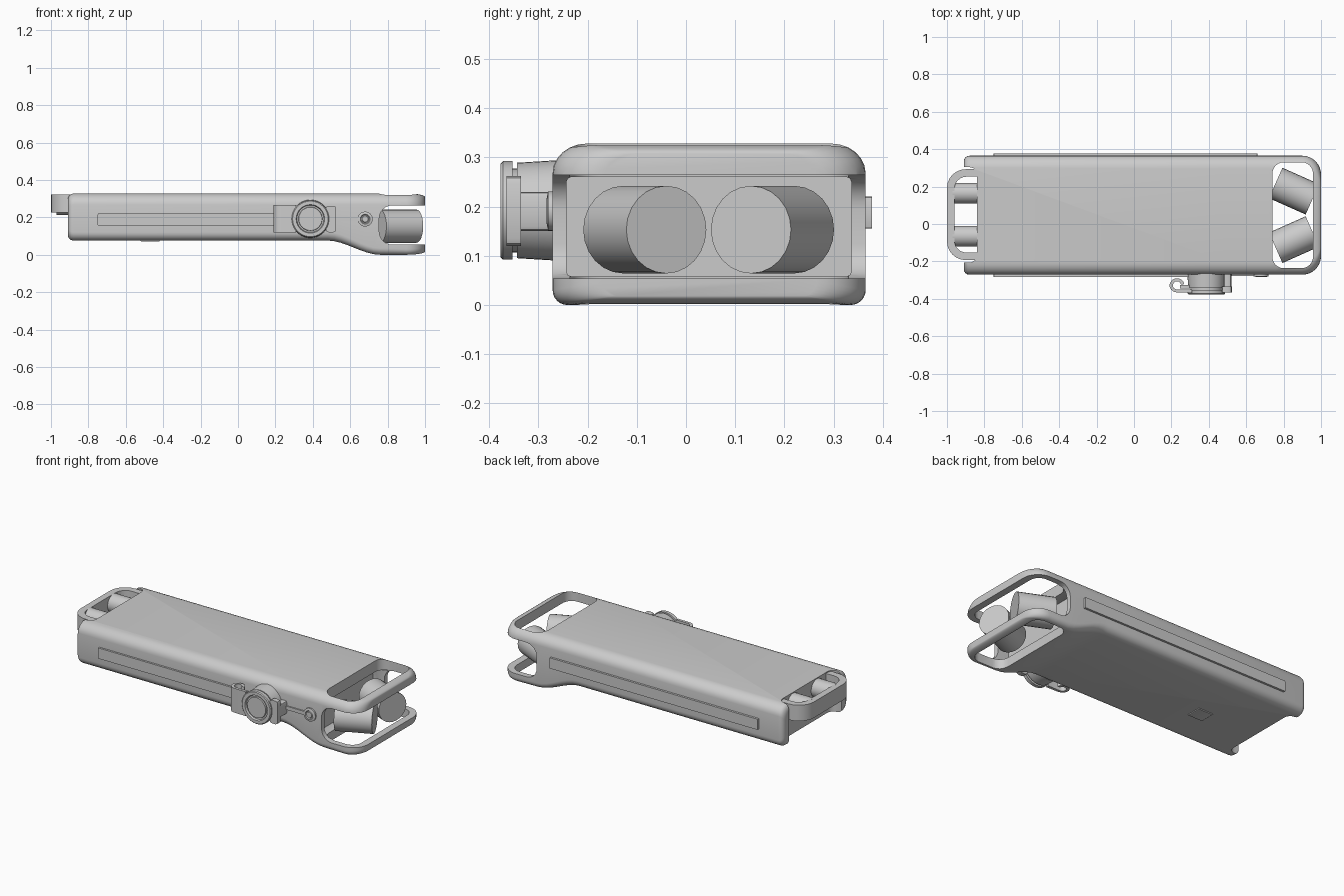
import bpy, bmesh, math
from mathutils import Vector

if "Cube" in bpy.data.objects:
    bpy.data.objects.remove(bpy.data.objects["Cube"])

grey = bpy.data.materials.new("light_grey")
grey.diffuse_color = (0.6, 0.6, 0.6, 1)
grey.use_nodes = True
grey.node_tree.nodes["Principled BSDF"].inputs["Base Color"].default_value = grey.diffuse_color
YC, HW = 0.047, 0.318  # body centre line and half width


def finish(bm, name):
    bmesh.ops.remove_doubles(bm, verts=bm.verts, dist=1e-5)
    bmesh.ops.recalc_face_normals(bm, faces=bm.faces)
    me = bpy.data.meshes.new(name)
    bm.to_mesh(me)
    bm.free()
    me.materials.append(grey)
    ob = bpy.data.objects.new(name, me)
    bpy.context.collection.objects.link(ob)
    return ob


def loft(rings, name, caps=True):
    bm = bmesh.new()
    vs = [[bm.verts.new(p) for p in r] for r in rings]
    n = len(vs[0])
    for a, b in zip(vs, vs[1:]):
        for i in range(n):
            j = (i + 1) % n
            bm.faces.new((a[i], a[j], b[j], b[i]))
    if caps:
        bm.faces.new(vs[0])
        bm.faces.new(vs[-1])
    return finish(bm, name)


def rounded(u0, u1, v0, v1, radii, n=6):
    """Rounded rectangle; radii (ru, rv) from lower left, counterclockwise."""
    pts = []
    corners = ((u0, v0, 1, 1), (u1, v0, -1, 1), (u1, v1, -1, -1), (u0, v1, 1, -1))
    for k, (u, v, su, sv) in enumerate(corners):
        ru, rv = radii[k]
        for i in range(n + 1):
            a = math.pi * (1 + k / 2) + i / n * math.pi / 2
            pts.append((u + su * ru + ru * math.cos(a), v + sv * rv + rv * math.sin(a)))
    return pts


def prism(pts, axis, lo, hi, name):
    def place(p, h):
        return {"x": (h, *p), "y": (p[0], h, p[1]), "z": (*p, h)}[axis]
    return loft([[place(p, h) for p in pts] for h in (lo, hi)], name)


def box(x0, x1, y0, y1, z0, z1, name, r=0.004):
    return prism(rounded(x0, x1, z0, z1, [(r, r)] * 4, 2), "y", y0, y1, name)


def rod(a, b, r, name, n=32):
    a, b = Vector(a), Vector(b)
    d = (b - a).normalized()
    u = d.cross(Vector((0, 0, 1))).normalized()
    w = d.cross(u)
    circ = [(math.cos(2 * math.pi * i / n), math.sin(2 * math.pi * i / n)) for i in range(n)]
    return loft([[c + r * (u * p + w * q) for p, q in circ] for c in (a, b)], name)


def lathe(profile, x, z, name, n=40):
    """Turned part about an axis along y; profile is (radius, y)."""
    rings = [[(x + r * math.cos(2 * math.pi * i / n), y, z + r * math.sin(2 * math.pi * i / n))
              for i in range(n)] for r, y in profile]
    return loft(rings, name)


def cut(ob, cutter):
    m = ob.modifiers.new("cut", "BOOLEAN")
    m.operation, m.solver, m.object = "DIFFERENCE", "EXACT", cutter
    bpy.context.view_layer.objects.active = ob
    bpy.ops.object.modifier_apply(modifier=m.name)
    bpy.data.objects.remove(cutter)


# Body: rounded sections along x, flared down towards the right end
def section(x, hw, z0, z1, rt, rb):
    return [(x, y, z) for y, z in rounded(YC - hw, YC + hw, z0, z1,
                                          [(rb, rb), (rb, rb), (rt, rt * 0.86), (rt, rt * 0.86)])]


rings = []
for i in range(5):  # softened left end
    t = i / 4 * math.pi / 2
    s = 0.03 * (1 - math.sin(t))
    rings.append(section(-0.88 - 0.03 * math.cos(t), HW - s, 0.076 + s, 0.328 - s, 0.07, 0.045))
for i in range(9):  # flare
    t = i / 8
    e = t * t * (3 - 2 * t)
    rings.append(section(0.48 + 0.28 * t, HW, 0.076 * (1 - e), 0.328, 0.07, 0.045 - 0.01 * e))
for i in range(9):  # rounded right end
    t = i / 8 * math.pi / 2
    s = 1 - math.cos(t)
    rings.append(section(0.9 + 0.1 * math.sin(t), HW - 0.1 * s, 0.018 * s, 0.328 - 0.02 * s, 0.07, 0.03))
body = loft(rings, "body_shell")

# Openings: end loops, side slots, cavity and left notch
cut(body, prism(rounded(0.74, 0.957, -0.236, 0.33, [(0.06, 0.06)] * 4), "z", -0.2, 0.6, "loop_cutter"))
cut(body, prism(rounded(0.755, 1.3, 0.054, 0.264, [(0.07, 0.07)] * 4), "y", -0.6, 0.7, "slot_cutter"))
cut(body, prism(rounded(-0.243, 0.336, 0.058, 0.26, [(0.01, 0.01)] * 4, 2), "x", 0.68, 0.9, "cavity_cutter"))
cut(body, prism(rounded(-1.2, -0.84, -0.206, 0.304, [(0.04, 0.04)] * 4), "z", -0.2, 0.6, "notch_cutter"))

# Angled cylinders in the right opening
tilt = math.radians(24)
for side, yc, name in ((1, -0.04, "front_angled_cylinder"), (-1, 0.132, "rear_angled_cylinder")):
    end = Vector((0.954, yc, 0.153))
    d = Vector((math.cos(tilt), side * math.sin(tilt), 0))
    rod(end - d * 0.215, end, 0.089, name, 24)

# Left handle loop with two short cylinders inside
outer = rounded(-1.0, -0.82, -0.193, 0.293, [(0.1, 0.1), (0.01, 0.01), (0.01, 0.01), (0.1, 0.1)])
handle = prism(outer, "z", 0.225, 0.322, "left_handle")
cut(handle, prism(rounded(-0.96, -0.7, -0.153, 0.253, [(0.065, 0.065)] * 4), "z", 0.1, 0.5, "handle_cutter"))
for yc, name in ((-0.065, "front_short_cylinder"), (0.165, "rear_short_cylinder")):
    rod((-0.97, yc, 0.268), (-0.82, yc, 0.268), 0.055, name)

# Side strips and narrow front rail with its end button
box(-0.75, 0.66, 0.355, 0.378, 0.155, 0.22, "rear_strip")
box(-0.75, 0.3, -0.283, -0.262, 0.155, 0.22, "front_strip")
box(0.3, 0.66, -0.279, -0.262, 0.18, 0.202, "front_rail")
lathe([(0.04, -0.262), (0.04, -0.28), (0.026, -0.283), (0.022, -0.278), (0.018, -0.278),
       (0.016, -0.282)], 0.68, 0.191, "rail_button", 24)

# Turned knob with a raised rim
lathe([(0.102, -0.262), (0.097, -0.343), (0.085, -0.343), (0.085, -0.352), (0.1, -0.352),
       (0.1, -0.372), (0.095, -0.377), (0.076, -0.377), (0.072, -0.366), (0.064, -0.366),
       (0.062, -0.374)], 0.387, 0.192, "knob")

# Curled clip on the left of the knob, hinge block on the right
arc = [math.radians(10 + i * 26) for i in range(11)]
curl = [(0.23 + 0.04 * math.cos(a), -0.328 + 0.038 * math.sin(a)) for a in arc]
curl += [(0.31, -0.368), (0.31, -0.35)]
curl += [(0.23 + 0.022 * math.cos(a), -0.328 + 0.022 * math.sin(a)) for a in reversed(arc)]
prism(curl, "z", 0.118, 0.267, "clip_curl")
box(0.245, 0.3, -0.345, -0.325, 0.16, 0.23, "clip_tongue")
box(0.47, 0.524, -0.365, -0.335, 0.12, 0.262, "hinge_block", 0.015)
box(0.48, 0.52, -0.335, -0.265, 0.15, 0.23, "hinge_arm", 0.01)

# Small plate under the body
box(-0.52, -0.42, -0.045, 0.045, 0.07, 0.08, "bottom_plate")

for ob in bpy.context.scene.objects:
    ob.select_set(True)
bpy.context.view_layer.objects.active = body
bpy.ops.object.shade_smooth_by_angle(angle=math.radians(35))
